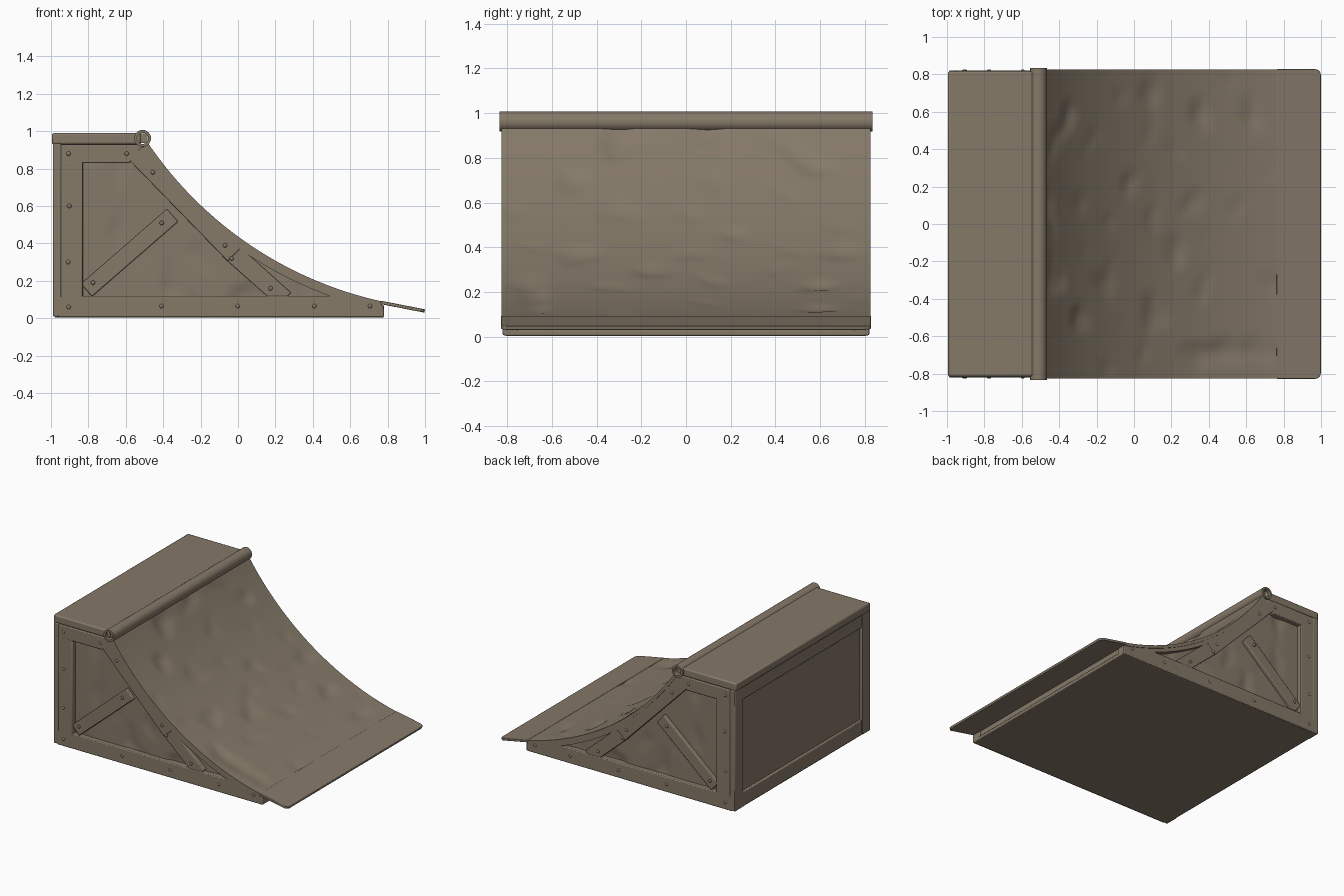
import bpy, bmesh, math, random
from mathutils import Vector, noise

random.seed(4)
if "Cube" in bpy.data.objects:
    bpy.data.objects.remove(bpy.data.objects["Cube"])

wood = bpy.data.materials.new("weathered wood")
wood.use_nodes = True
COLOUR = (0.235, 0.192, 0.14, 1)
wood.diffuse_color = COLOUR
wood.node_tree.nodes["Principled BSDF"].inputs["Base Color"].default_value = COLOUR


def finish(name, bm, bevel=0.0, mirror=False):
    bmesh.ops.recalc_face_normals(bm, faces=bm.faces)
    mesh = bpy.data.meshes.new(name)
    bm.to_mesh(mesh)
    bm.free()
    mesh.materials.append(wood)
    ob = bpy.data.objects.new(name, mesh)
    bpy.context.collection.objects.link(ob)
    if bevel:
        mod = ob.modifiers.new("worn edges", "BEVEL")
        mod.width, mod.segments = bevel, 2
    if mirror:
        mod = ob.modifiers.new("other side", "MIRROR")
        mod.use_axis = (False, True, False)
        mod.use_mirror_merge = False
    bpy.ops.object.select_all(action='DESELECT')
    ob.select_set(True)
    bpy.context.view_layer.objects.active = ob
    bpy.ops.object.shade_smooth_by_angle(angle=math.radians(35))
    return ob


def prism(name, outline, y0, y1, bevel=0.006, mirror=False):
    """Extrude an x-z outline along y."""
    bm = bmesh.new()
    face = bm.faces.new([bm.verts.new((x, y0, z)) for x, z in outline])
    ext = bmesh.ops.extrude_face_region(bm, geom=[face])
    moved = [v for v in ext["geom"] if isinstance(v, bmesh.types.BMVert)]
    bmesh.ops.translate(bm, vec=(0, y1 - y0, 0), verts=moved)
    return finish(name, bm, bevel, mirror)


def box(name, x0, x1, y0, y1, z0, z1, bevel=0.006, mirror=False):
    return prism(name, [(x0, z0), (x1, z0), (x1, z1), (x0, z1)], y0, y1, bevel, mirror)


# Riding curve: a circular arc, given by its centre, radius and end angles
A, B, SAG = Vector((-0.48, 0.935)), Vector((0.77, 0.09)), 0.145
half = (B - A).length / 2
RADIUS = (half * half + SAG * SAG) / (2 * SAG)
up = Vector((A.y - B.y, B.x - A.x)).normalized()
CENTRE = (A + B) / 2 + up * (RADIUS - SAG)
ANG_A = math.atan2(A.y - CENTRE.y, A.x - CENTRE.x)
ANG_B = math.atan2(B.y - CENTRE.y, B.x - CENTRE.x)
ANG_A += 2 * math.pi if ANG_A > 0 else 0
if ANG_A > ANG_B:
    ANG_A -= 2 * math.pi


def arc(t, drop=0.0):
    a = ANG_A + (ANG_B - ANG_A) * t
    r = RADIUS + drop
    return CENTRE.x + r * math.cos(a), CENTRE.y + r * math.sin(a)


def height(x, drop):
    return CENTRE.y - math.sqrt((RADIUS + drop) ** 2 - (x - CENTRE.x) ** 2)


def dents(x, y):
    n = noise.noise(Vector((x * 7, y * 5, 3)))
    return max(0, n - 0.15) * 0.03


# Closed core under the ramp, also forming the underside
steps = [i / 32 for i in range(33)]
core = [(-0.95, 0.012), (0.77, 0.012)] + [arc(t, 0.02) for t in reversed(steps)] + [(-0.95, 0.93)]
prism("ramp_core", core, -0.765, 0.765, 0)
box("base_board", -0.98, 0.78, -0.81, 0.81, 0.004, 0.03)

# Riding surface: a bent board with shallow dents
bm = bmesh.new()
ROWS, COLS = 48, 56
layers = []
for thick in (0, 0.022):
    layers.append([[bm.verts.new((0, 0, 0)) for j in range(COLS + 1)] for i in range(ROWS + 1)])
    for i in range(ROWS + 1):
        for j in range(COLS + 1):
            y = -0.825 + 1.65 * j / COLS
            edge = min(1, 6 * (1 - abs(y) / 0.825))
            x, z = arc(i / ROWS, thick + (dents(i / ROWS * 1.5, y) * edge if not thick else 0))
            layers[-1][i][j].co = (x, y, z)
for grid in layers:
    for i in range(ROWS):
        for j in range(COLS):
            bm.faces.new((grid[i][j], grid[i + 1][j], grid[i + 1][j + 1], grid[i][j + 1]))
top, low = layers
for i in range(ROWS):
    for j in (0, COLS):
        bm.faces.new((top[i][j], top[i + 1][j], low[i + 1][j], low[i][j]))
for j in range(COLS):
    for i in (0, ROWS):
        bm.faces.new((top[i][j], top[i][j + 1], low[i][j + 1], low[i][j]))
finish("riding_surface", bm)

# Recessed side panels with dents
bm = bmesh.new()
N, M = 60, 24
panel = []
for i in range(N + 1):
    x = -0.95 + 1.7 * i / N
    ztop = 0.92 if x < -0.5 else height(x, 0.03)
    col = []
    for j in range(M + 1):
        z = 0.03 + (ztop - 0.03) * j / M
        col.append(bm.verts.new((x, -0.785 + dents(x, z + 5), z)))
    panel.append(col)
for i in range(N):
    for j in range(M):
        bm.faces.new((panel[i][j], panel[i + 1][j], panel[i + 1][j + 1], panel[i][j + 1]))
finish("side_panels", bm, mirror=True)

# Side framing
OUT = -0.82
rim = [arc(t, 0.015) for t in steps] + [arc(t, 0.05) for t in reversed(steps)]
prism("curved_rims", rim, OUT, -0.75, 0, True)
prism("bottom_beams", [(-0.96, 0.006), (0.78, 0.006), (0.78, 0.07), (0.53, 0.12), (-0.96, 0.12)],
      OUT, -0.75, mirror=True)
box("side_posts", -0.95, -0.83, OUT, -0.75, 0.1, 0.84, mirror=True)
prism("top_beams", [(-0.95, 0.83), (-0.58, 0.83), (-0.5, 0.93), (-0.95, 0.93)], OUT, -0.75, mirror=True)


def plank(name, a, b, width, y0):
    a, b = Vector(a), Vector(b)
    d = (b - a).normalized()
    n = Vector((-d.y, d.x)) * width / 2
    prism(name, [a - n, b - n, b + n, a + n], y0, -0.75, mirror=True)


plank("upper_slope_beams", (-0.55, 0.885), (-0.02, 0.34), 0.10, OUT)
plank("lower_slope_beams", (-0.03, 0.35), (0.25, 0.1), 0.10, OUT + 0.004)
plank("diagonal_braces", (-0.81, 0.15), (-0.35, 0.55), 0.09, OUT + 0.008)

# Back framing
box("back_corner_posts", -0.99, -0.945, OUT, -0.72, 0.01, 0.935, mirror=True)
box("back_top_rail", -0.985, -0.945, -0.74, 0.74, 0.83, 0.935)
box("back_bottom_rail", -0.985, -0.945, -0.74, 0.74, 0.01, 0.12)
box("back_panel", -0.965, -0.94, -0.74, 0.74, 0.08, 0.86, 0)

# Deck and flat transition plate
box("deck", -0.995, -0.52, -0.815, 0.815, 0.93, 0.99, 0.01)
bm = bmesh.new()
bmesh.ops.create_cube(bm, size=1)
bmesh.ops.scale(bm, vec=(0.24, 1.655, 0.018), verts=bm.verts)
corners = [e for e in bm.edges if all(v.co.x > 0 for v in e.verts)
           and abs(e.verts[0].co.z - e.verts[1].co.z) > 0.01]
bmesh.ops.bevel(bm, geom=corners, offset=0.03, segments=5, affect='EDGES', profile=0.5)
plate = finish("entry_plate", bm, 0.003)
plate.location = (0.88, 0, 0.062)
plate.rotation_euler.y = math.radians(11)

# Coping pipe with open ends
bm = bmesh.new()
rings = []
for r, y in ((0.045, -0.835), (0.045, 0.835), (0.03, 0.835), (0.03, 0.79), (0.03, -0.79), (0.03, -0.835)):
    rings.append([bm.verts.new((-0.51 + r * math.cos(a * math.tau / 24), y,
                                0.962 + r * math.sin(a * math.tau / 24))) for a in range(24)])
for k in range(6):
    p, q = rings[k], rings[(k + 1) % 6]
    for a in range(24):
        b = (a + 1) % 24
        bm.faces.new((p[a], p[b], q[b], q[a]))
finish("coping_pipe", bm)
box("pipe_plugs", -0.535, -0.485, -0.80, -0.79, 0.937, 0.987, 0, True)

# Nail heads on the side frames
bm = bmesh.new()
spots = [(-0.9, z) for z in (0.06, 0.3, 0.6, 0.88)] + [(x, 0.065) for x in (-0.4, 0, 0.4, 0.7)]
spots += [(-0.6, 0.88), (-0.45, 0.78), (-0.07, 0.39), (-0.03, 0.32), (0.18, 0.16), (-0.4, 0.51), (-0.77, 0.19)]
for x, z in spots:
    made = bmesh.ops.create_icosphere(bm, subdivisions=2, radius=0.012)["verts"]
    bmesh.ops.scale(bm, vec=(1, 0.6, 1), verts=made)
    jitter = random.uniform(-0.01, 0.01)
    bmesh.ops.translate(bm, vec=(x + jitter, OUT + 0.001, z), verts=made)
finish("nail_heads", bm, mirror=True)
